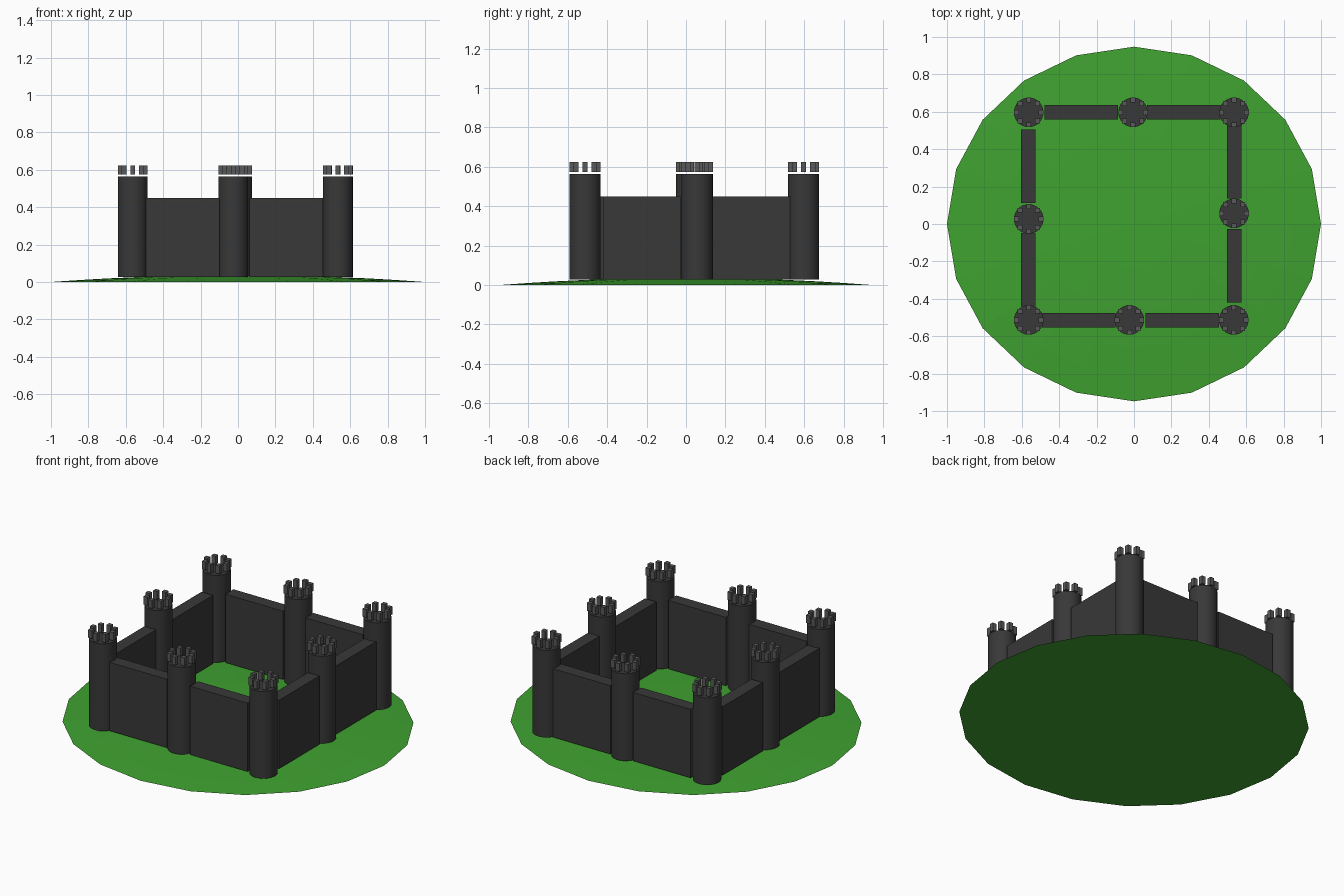
import bpy, bmesh
from math import cos, sin, pi
from mathutils import Matrix, Vector

if "Cube" in bpy.data.objects:
    bpy.data.objects.remove(bpy.data.objects["Cube"])


def material(name, rgb):
    m = bpy.data.materials.new(name)
    m.diffuse_color = (*rgb, 1)
    m.use_nodes = True
    m.node_tree.nodes["Principled BSDF"].inputs["Base Color"].default_value = m.diffuse_color
    return m


GREEN = material("grass", (0.05, 0.36, 0.03))
DARK = material("dark_stone", (0.04, 0.04, 0.04))
GREY = material("battlement_stone", (0.1, 0.1, 0.1))


def finish(name, bm, mat):
    bmesh.ops.recalc_face_normals(bm, faces=bm.faces)
    me = bpy.data.meshes.new(name)
    bm.to_mesh(me)
    bm.free()
    me.materials.append(mat)
    ob = bpy.data.objects.new(name, me)
    bpy.context.collection.objects.link(ob)
    return ob


def add_box(bm, centre, size):
    mat = Matrix.Translation(centre) @ Matrix.Diagonal((*size, 1))
    bmesh.ops.create_cube(bm, size=1, matrix=mat)


# Shallow grass mound, 20 sides, flat underneath
SIDES, TOP = 20, 0.037
bm = bmesh.new()
rings = []
for r in (1.0, 0.85, 0.7, 0.5, 0.25):
    rings.append([bm.verts.new((r * cos(2 * pi * i / SIDES),
                                0.948 * r * sin(2 * pi * i / SIDES),
                                TOP * (1 - r * r))) for i in range(SIDES)])
apex = bm.verts.new((0, 0, TOP))
for i in range(SIDES):
    j = (i + 1) % SIDES
    for a, b in zip(rings, rings[1:]):
        bm.faces.new((a[i], a[j], b[j], b[i]))
    bm.faces.new((rings[-1][i], rings[-1][j], apex))
bm.faces.new(rings[0][::-1])
finish("grass_mound", bm, GREEN)

# Round towers, each with a floating ring of eight merlons
BASE, TOWER_TOP = 0.027, 0.565
towers = [(-0.563, 0.597), (-0.005, 0.597), (0.535, 0.597),
          (-0.563, 0.027), (0.535, 0.057),
          (-0.563, -0.513), (-0.025, -0.513), (0.533, -0.513)]
for n, (x, y) in enumerate(towers, 1):
    bm = bmesh.new()
    bmesh.ops.create_cone(bm, cap_ends=True, segments=32, radius1=0.079, radius2=0.079,
                          depth=TOWER_TOP - BASE,
                          matrix=Matrix.Translation((x, y, (TOWER_TOP + BASE) / 2)))
    tower = finish(f"tower_{n}", bm, DARK)
    bpy.ops.object.select_all(action='DESELECT')
    tower.select_set(True)
    bpy.context.view_layer.objects.active = tower
    bpy.ops.object.shade_smooth_by_angle()

    bm = bmesh.new()
    for k in range(8):
        a = k * pi / 4
        add_box(bm, Vector((x + 0.066 * cos(a), y + 0.066 * sin(a), 0.599)),
                (0.026, 0.026, 0.05))
    finish(f"battlements_{n}", bm, GREY)

# Eight curtain walls between the towers
LENGTH, THICK, WALL_TOP = 0.393, 0.078, 0.45
walls = [(-0.281, 0.598, 0), (0.267, 0.598, 0),
         (-0.295, -0.514, 0), (0.257, -0.514, 0),
         (-0.565, 0.31, 1), (-0.565, -0.245, 1),
         (0.536, 0.332, 1), (0.536, -0.224, 1)]
for n, (x, y, along_y) in enumerate(walls, 1):
    bm = bmesh.new()
    size = (THICK, LENGTH) if along_y else (LENGTH, THICK)
    add_box(bm, Vector((x, y, (WALL_TOP + BASE) / 2)), (*size, WALL_TOP - BASE))
    finish(f"curtain_wall_{n}", bm, DARK)
